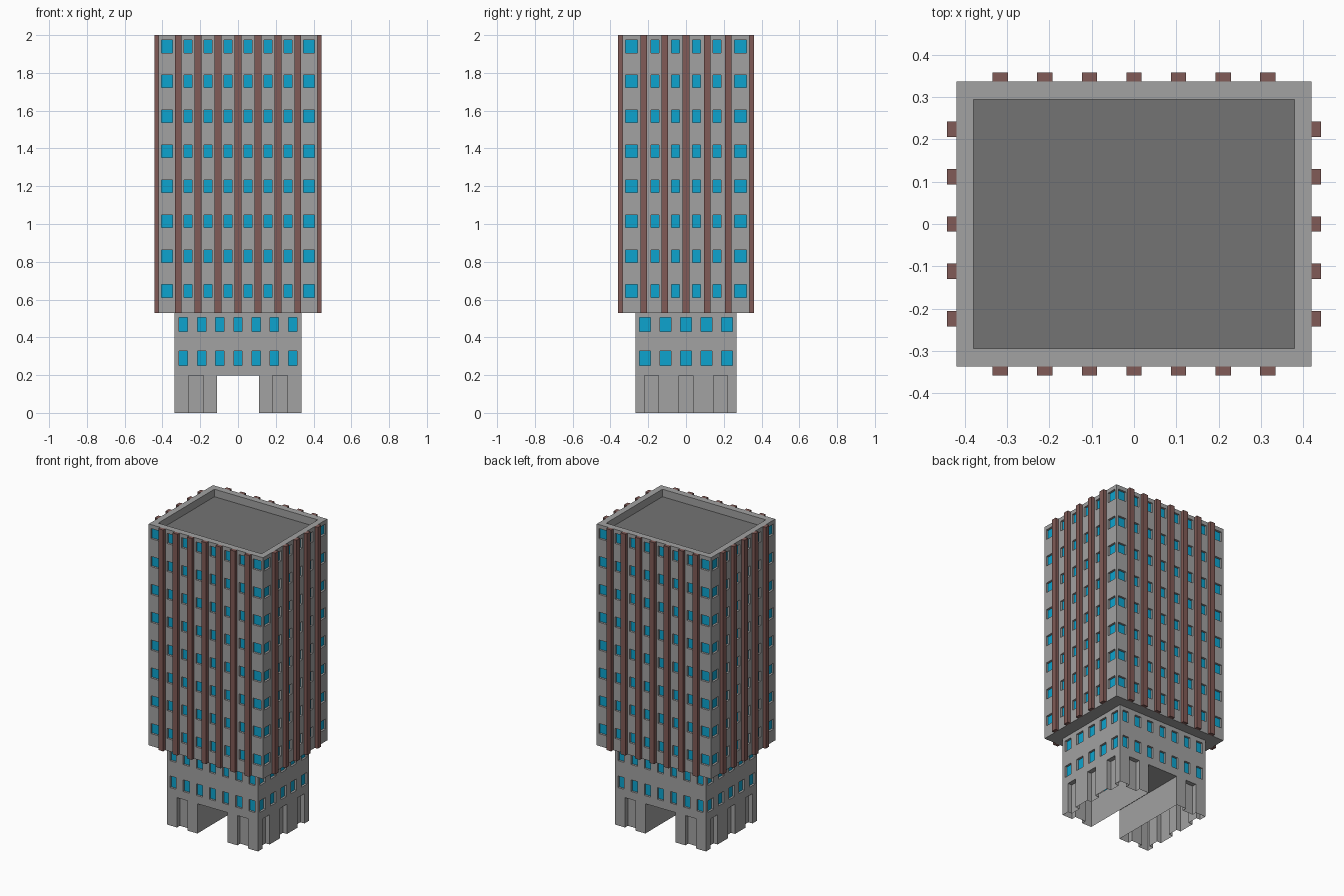
import bpy, bmesh
from math import pi
from mathutils import Matrix, Vector

if "Cube" in bpy.data.objects:
    bpy.data.objects.remove(bpy.data.objects["Cube"])


def material(name, rgb):
    m = bpy.data.materials.new(name)
    m.diffuse_color = (*rgb, 1)
    m.use_nodes = True
    m.node_tree.nodes["Principled BSDF"].inputs["Base Color"].default_value = m.diffuse_color
    return m


CONCRETE = material("concrete grey", (0.36, 0.36, 0.36))
GLASS = material("window blue", (0.004, 0.37, 0.62))
BROWN = material("pilaster brown", (0.22, 0.105, 0.095))
ROOF = material("roof dark grey", (0.175, 0.175, 0.175))


def finish(bm, name, mats):
    bmesh.ops.remove_doubles(bm, verts=bm.verts, dist=1e-5)
    me = bpy.data.meshes.new(name)
    bm.to_mesh(me)
    bm.free()
    for m in mats:
        me.materials.append(m)
    ob = bpy.data.objects.new(name, me)
    bpy.context.collection.objects.link(ob)
    return ob


def quad(bm, pts, mat=0, mx=Matrix()):
    f = bm.faces.new([bm.verts.new(mx @ Vector(p)) for p in pts])
    f.material_index = mat


def ring(bm, outer, inner, mat=0, mx=Matrix()):
    """Quads joining two four-cornered loops."""
    for i in range(4):
        j = (i + 1) % 4
        quad(bm, (outer[i], outer[j], inner[j], inner[i]), mat, mx)


def rect(hx, hy, z):
    return [(-hx, -hy, z), (hx, -hy, z), (hx, hy, z), (-hx, hy, z)]


def spans(items, lo, hi):
    """Split lo..hi into solid and marked intervals from (centre, width, kind)."""
    out, at = [], lo
    for c, w, kind in sorted(items):
        if c - w / 2 > at + 1e-6:
            out.append((at, c - w / 2, None))
        out.append((c - w / 2, c + w / 2, kind))
        at = c + w / 2
    if hi > at + 1e-6:
        out.append((at, hi, None))
    return out


def wall(bm, side, half, dist, z0, z1, cols, rows):
    """Flat wall; marked cells become sunken windows, niches or gaps."""
    mx = Matrix.Rotation(side * pi / 2, 4, 'Z')
    for u0, u1, kind in spans(cols, -half, half):
        for v0, v1, hit in spans(rows, z0, z1):
            def loop(y):
                return [(u0, y, v0), (u1, y, v0), (u1, y, v1), (u0, y, v1)]
            front = loop(-dist)
            if not (kind and hit):
                quad(bm, front, 0, mx)
            elif kind != "gap":
                back = loop(-dist + (0.014 if kind == "window" else 0.03))
                quad(bm, back, 1 if kind == "window" else 0, mx)
                ring(bm, front, back, 0, mx)


def mirrored(values, width, kind):
    return [(s * v, width, kind) for v in values for s in ((-1, 1) if v else (1,))]


# Main sizes
TX, TY, Z_TOWER, Z_TOP = 0.42, 0.337, 0.53, 2.0
BX, BY, Z_DOOR, GAP = 0.335, 0.268, 0.198, 0.111

# Tower: walls with windows, parapet, sunken roof and underside
bm = bmesh.new()
rows = [(0.645 + 0.185 * i, 0.067, True) for i in range(8)]
long_cols = mirrored((0.053, 0.158, 0.264), 0.042, "window") + mirrored((0.375,), 0.059, "window")
short_cols = mirrored((0.056, 0.165), 0.043, "window") + mirrored((0.289,), 0.064, "window")
for k in range(4):
    half, dist, cols = (TY, TX, short_cols) if k % 2 else (TX, TY, long_cols)
    wall(bm, k, half, dist, Z_TOWER, Z_TOP, cols, rows)
inner = rect(0.38, 0.295, Z_TOP)
floor = rect(0.38, 0.295, Z_TOP - 0.05)
ring(bm, rect(TX, TY, Z_TOP), inner)
ring(bm, inner, floor)
quad(bm, floor, 2)
quad(bm, rect(TX, TY, Z_TOWER)[::-1])
finish(bm, "tower", [CONCRETE, GLASS, ROOF])

# Pilasters running the full tower height on all four sides
bm = bmesh.new()
for k in range(4):
    count, step, dist = (5, 0.112, TX) if k % 2 else (7, 0.1055, TY)
    for i in range(count):
        u = (i - (count - 1) / 2) * step
        mx = (Matrix.Rotation(k * pi / 2, 4, 'Z')
              @ Matrix.Translation((u, -dist - 0.011, (Z_TOWER + Z_TOP) / 2))
              @ Matrix.Diagonal((0.036, 0.022, Z_TOP - Z_TOWER, 1)))
        bmesh.ops.create_cube(bm, size=1, matrix=mx)
finish(bm, "pilasters", [BROWN])

# Base: niches and passage at ground level, two window rows above, open below
bm = bmesh.new()
rows = [(0.29, 0.077, True), (0.467, 0.074, True)]
ground = [(Z_DOOR / 2, Z_DOOR, True)]
for k in range(4):
    if k % 2:
        half, dist = BY, BX
        low = mirrored((0, 0.183), 0.073, "niche")
        high = mirrored((0, 0.1085, 0.217), 0.057, "window")
    else:
        half, dist = BX, BY
        low = mirrored((0.222,), 0.078, "niche") + [(0, 2 * GAP, "gap")]
        high = mirrored((0, 0.0965, 0.193, 0.29), 0.045, "window")
    wall(bm, k, half, dist, 0, Z_DOOR, low, ground)
    wall(bm, k, half, dist, Z_DOOR, Z_TOWER, high, rows)
# remove the niche sills so the legs stay open underneath
bmesh.ops.delete(bm, geom=[f for f in bm.faces if all(v.co.z < 1e-6 for v in f.verts)],
                 context='FACES')
# passage walls and ceiling
for k in (0, 2):
    mx = Matrix.Rotation(k * pi / 2, 4, 'Z')
    quad(bm, [(-GAP, -BY, 0), (-GAP, BY, 0), (-GAP, BY, Z_DOOR), (-GAP, -BY, Z_DOOR)], 0, mx)
quad(bm, rect(GAP, BY, Z_DOOR)[::-1])
finish(bm, "base", [CONCRETE, GLASS])
